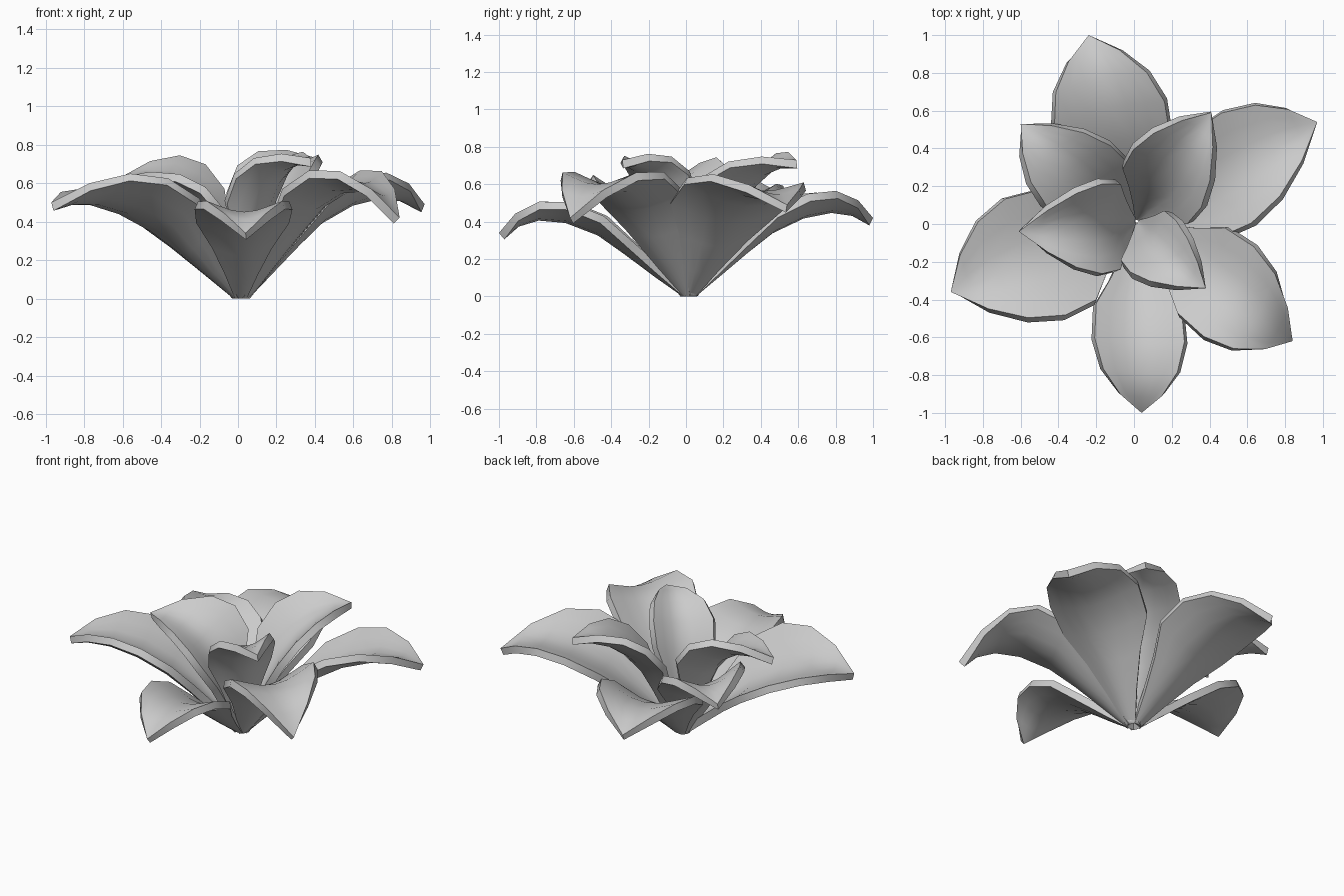
import bpy, bmesh
from mathutils import Vector

cube = bpy.data.objects.get("Cube")
if cube:
    bpy.data.objects.remove(cube, do_unlink=True)

# One grey for the whole flower
grey = bpy.data.materials.new("petal_grey")
grey.use_nodes = True
grey.diffuse_color = (0.6, 0.6, 0.6, 1)
grey.node_tree.nodes["Principled BSDF"].inputs["Base Color"].default_value = (0.6, 0.6, 0.6, 1)

# Petal outline: how far each row leans to the shoulder and to the tip,
# and how much its edges are pinched together
OUTLINE = [(0, 0, 0), (0.33, 0, 0.15), (0.67, 0, 0.1), (1, 0, 0), (1.07, 0.15, 0),
           (0.89, 0.39, 0), (0.5, 0.69, 0), (0, 1, 0)]
ACROSS = 6
THICKNESS = 0.045
CENTRE = Vector((0.015, 0.015, 0.03))


def make_petal(name, tip, shoulder_a, shoulder_b, cup):
    tip, a, b = Vector(tip), Vector(shoulder_a), Vector(shoulder_b)
    heading = Vector((tip.x, tip.y, 0)).normalized()
    foot = CENTRE + heading * 0.005
    side = heading.cross(Vector((0, 0, 1))) * 0.015
    if side.dot(a - b) < 0:
        side.negate()
    outward = (a - b).cross(tip - foot).normalized()
    if outward.z > 0:
        outward.negate()

    # Cupped sheet spanned between the two edges
    bm = bmesh.new()
    rows = []
    for p, q, pinch in OUTLINE:
        left = (foot + side) * (1 - p - q) + a * p + tip * q
        right = (foot - side) * (1 - p - q) + b * p + tip * q
        middle = (left + right) / 2
        left, right = left.lerp(middle, pinch), right.lerp(middle, pinch)
        depth = (left - right).length * cup
        row = []
        for i in range(ACROSS + 1):
            s = i / ACROSS
            sag = outward * depth * (4 * s * (1 - s)) ** 1.4
            row.append(bm.verts.new(left.lerp(right, s) + sag))
        rows.append(row)
    for low, high in zip(rows, rows[1:]):
        for i in range(ACROSS):
            bm.faces.new((low[i], low[i + 1], high[i + 1], high[i]))
    bmesh.ops.remove_doubles(bm, verts=bm.verts, dist=0.0005)
    bm.normal_update()
    if sum(f.normal.dot(outward) for f in bm.faces) > 0:
        bmesh.ops.reverse_faces(bm, faces=bm.faces)
    mesh = bpy.data.meshes.new(name)
    bm.to_mesh(mesh)
    bm.free()
    mesh.materials.append(grey)
    obj = bpy.data.objects.new(name, mesh)
    bpy.context.collection.objects.link(obj)

    # Thicken downwards, then smooth the broad faces and keep the rim sharp
    bpy.ops.object.select_all(action="DESELECT")
    obj.select_set(True)
    bpy.context.view_layer.objects.active = obj
    solid = obj.modifiers.new("thickness", "SOLIDIFY")
    solid.thickness = THICKNESS
    solid.offset = -1
    bpy.ops.object.modifier_apply(modifier=solid.name)
    # Trim the foot level with the ground
    for v in obj.data.vertices:
        v.co.z = max(v.co.z, 0)
    bpy.ops.object.shade_smooth_by_angle(angle=0.7)


# Each petal: tip, then the shoulder on either edge
OUTER = {
    "back": ((-0.24, 1.0, 0.42), (0.19, 0.47, 0.46), (-0.36, 0.35, 0.45)),
    "back_left": ((0.97, 0.54, 0.49), (0.3, 0.48, 0.48), (0.45, -0.07, 0.53)),
    "front_left": ((0.84, -0.62, 0.42), (0.48, -0.02, 0.57), (0.23, -0.47, 0.57)),
    "front": ((0.04, -1.0, 0.34), (0.25, -0.44, 0.43), (-0.2, -0.42, 0.43)),
    "right": ((-0.97, -0.36, 0.5), (-0.5, 0.18, 0.43), (-0.2, -0.4, 0.52)),
}
INNER = {
    "back_right": ((-0.6, 0.53, 0.54), (-0.03, 0.32, 0.45), (-0.35, 0.02, 0.51)),
    "back_left": ((0.41, 0.59, 0.73), (-0.06, 0.29, 0.55), (0.28, 0, 0.5)),
    "right": ((-0.61, -0.04, 0.63), (-0.07, 0.21, 0.57), (-0.07, -0.24, 0.46)),
    "front_left": ((0.38, -0.34, 0.73), (0.16, 0.07, 0.53), (-0.07, -0.19, 0.51)),
}

for ring, group, cup in (("outer", OUTER, 0.15), ("inner", INNER, 0.2)):
    for place, points in group.items():
        make_petal(f"{ring}_petal_{place}", *points, cup)
